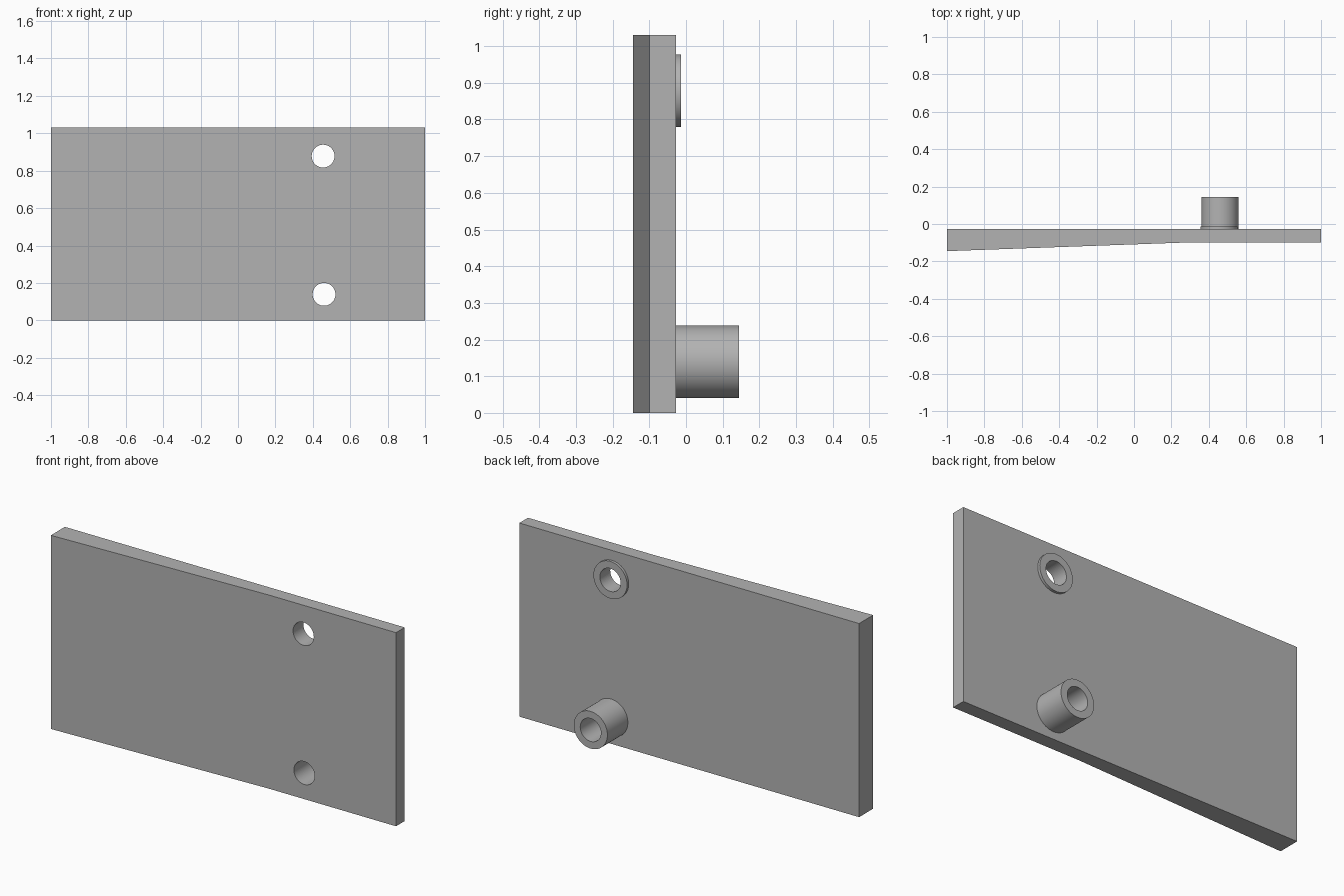
import bpy
import bmesh
import math
from mathutils import Matrix

cube = bpy.data.objects.get("Cube")
if cube:
    bpy.data.objects.remove(cube, do_unlink=True)

HEIGHT = 1.03
BACK = -0.027
HOLE_R, BOSS_R = 0.061, 0.099
SIDES = 64

grey = bpy.data.materials.new("plain grey")
grey.use_nodes = True
colour = (0.45, 0.45, 0.45, 1)
grey.diffuse_color = colour
grey.node_tree.nodes["Principled BSDF"].inputs["Base Color"].default_value = colour


def add_object(name, bm):
    bmesh.ops.recalc_face_normals(bm, faces=bm.faces)
    mesh = bpy.data.meshes.new(name)
    bm.to_mesh(mesh)
    bm.free()
    mesh.materials.append(grey)
    obj = bpy.data.objects.new(name, mesh)
    bpy.context.collection.objects.link(obj)
    return obj


def smooth(obj):
    bpy.ops.object.select_all(action="DESELECT")
    obj.select_set(True)
    bpy.context.view_layer.objects.active = obj
    bpy.ops.object.shade_smooth_by_angle(angle=math.radians(30))


def make_plate():
    """Plate outline seen from above, extruded upwards; the front tapers."""
    outline = [(-1, BACK), (-1, -0.145), (0.25, -0.1), (1, -0.1), (1, BACK)]
    bm = bmesh.new()
    base = bm.faces.new([bm.verts.new((x, y, 0)) for x, y in outline])
    grown = bmesh.ops.extrude_face_region(bm, geom=[base])["geom"]
    verts = [v for v in grown if isinstance(v, bmesh.types.BMVert)]
    bmesh.ops.translate(bm, verts=verts, vec=(0, 0, HEIGHT))
    return add_object("plate", bm)


def make_cutter(name, x, z):
    bm = bmesh.new()
    turn = Matrix.Translation((x, 0, z)) @ Matrix.Rotation(math.pi / 2, 4, "X")
    bmesh.ops.create_cone(bm, cap_ends=True, segments=SIDES, radius1=HOLE_R,
                          radius2=HOLE_R, depth=1, matrix=turn)
    obj = add_object(name, bm)
    obj.hide_render = True
    obj.hide_set(True)
    return obj


def make_boss(name, x, z, end):
    """Hollow boss: a ring profile turned about the hole axis."""
    bm = bmesh.new()
    profile = [(HOLE_R, BACK), (HOLE_R, end), (BOSS_R, end), (BOSS_R, BACK)]
    verts = [bm.verts.new((x + r, y, z)) for r, y in profile]
    edges = [bm.edges.new(pair) for pair in zip(verts, verts[1:])]
    bmesh.ops.spin(bm, geom=verts + edges, cent=(x, 0, z), axis=(0, 1, 0),
                   angle=math.tau, steps=SIDES)
    bmesh.ops.remove_doubles(bm, verts=bm.verts, dist=0.0001)
    smooth(add_object(name, bm))


# Plate with two through holes, each ringed by a boss on the back
plate = make_plate()
for name, x, z, end in (("upper", 0.455, 0.878, -0.013),
                        ("lower", 0.46, 0.139, 0.145)):
    cut = plate.modifiers.new(name + " hole", "BOOLEAN")
    cut.operation = "DIFFERENCE"
    cut.solver = "EXACT"
    cut.object = make_cutter(name + "_hole_cutter", x, z)
    make_boss(name + "_boss", x, z, end)
